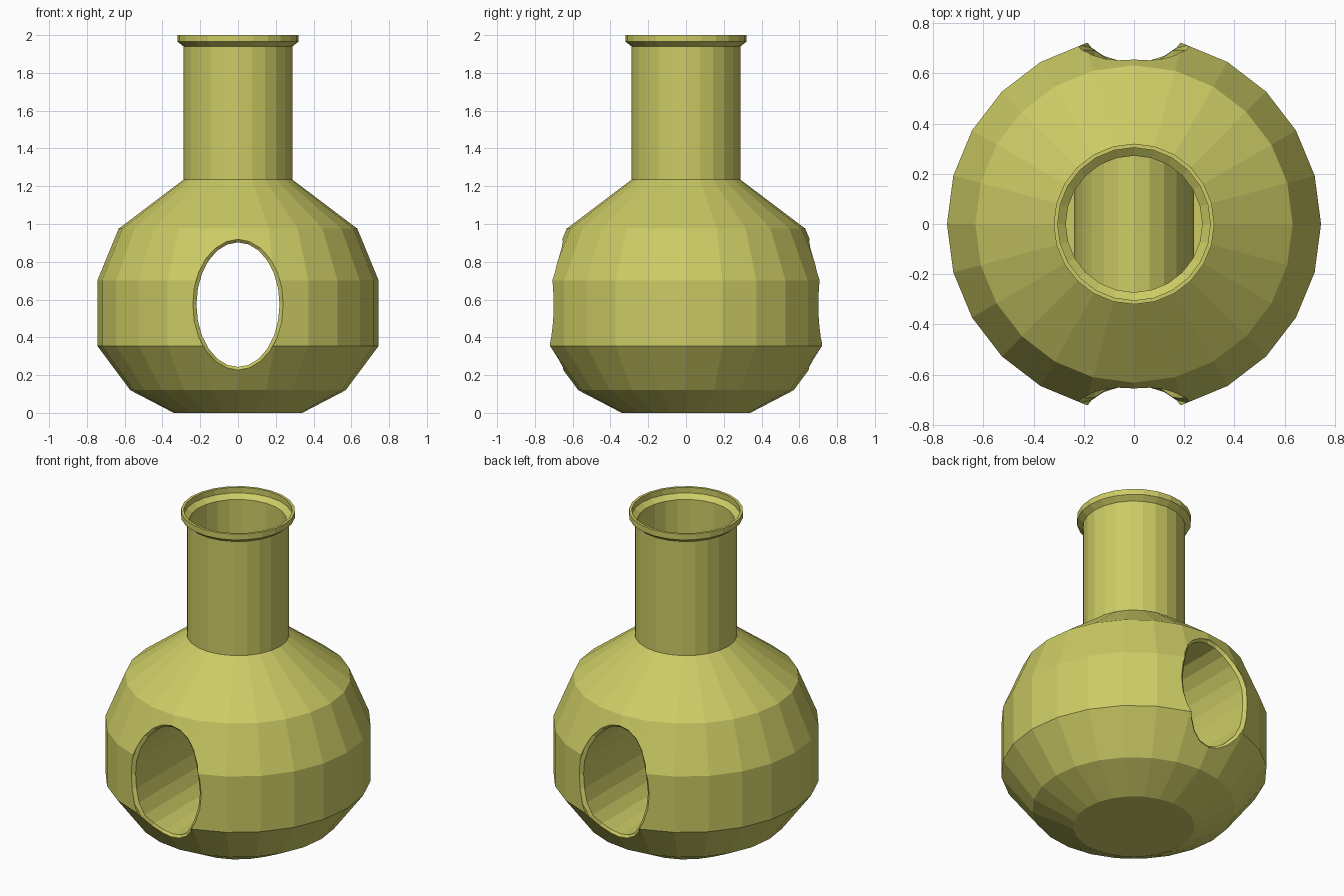
import bpy
from math import sin, cos, pi, sqrt

SIDES = 24
WALL = 0.016
PROFILE = [(0.34, 0), (0.57, 0.12), (0.745, 0.355), (0.745, 0.70), (0.632, 0.975),
           (0.288, 1.235), (0.288, 1.94), (0.32, 1.965), (0.32, 2.0)]
HOLE_Z = 0.573

cube = bpy.data.objects.get("Cube")
if cube:
    bpy.data.objects.remove(cube, do_unlink=True)

olive = bpy.data.materials.new("olive_yellow")
olive.use_nodes = True
color = (0.61, 0.60, 0.13, 1)
olive.diffuse_color = color
olive.node_tree.nodes["Principled BSDF"].inputs["Base Color"].default_value = color


def loft(name, rings):
    """Skin a list of equal point rings and cap both ends."""
    n = len(rings[0])
    verts = [p for ring in rings for p in ring]
    faces = [(a * n + i, a * n + (i + 1) % n, (a + 1) * n + (i + 1) % n, (a + 1) * n + i)
             for a in range(len(rings) - 1) for i in range(n)]
    faces += [tuple(reversed(range(n))), tuple(range(len(verts) - n, len(verts)))]
    mesh = bpy.data.meshes.new(name)
    mesh.from_pydata(verts, [], faces)
    mesh.materials.append(olive)
    obj = bpy.data.objects.new(name, mesh)
    bpy.context.collection.objects.link(obj)
    return obj


def lathe(name, profile):
    angles = [2 * pi * i / SIDES for i in range(SIDES)]
    return loft(name, [[(r * cos(a), r * sin(a), z) for a in angles] for r, z in profile])


def cut(target, cutter):
    """Subtract the cutter for good and discard it."""
    cutter.hide_render = True
    mod = target.modifiers.new("cut", "BOOLEAN")
    mod.operation, mod.solver, mod.object = "DIFFERENCE", "EXACT", cutter
    with bpy.context.temp_override(object=target, active_object=target):
        bpy.ops.object.modifier_apply(modifier=mod.name)
    bpy.data.objects.remove(cutter, do_unlink=True)


def body_radius(z):
    for (r0, z0), (r1, z1) in zip(PROFILE, PROFILE[1:]):
        if z0 <= z <= z1:
            return r0 + (r1 - r0) * (z - z0) / (z1 - z0)


def oval(rx, rz, depth):
    """Upright oval ring; depth gives y from each point's x and z."""
    ring = []
    for i in range(SIDES):
        a = 2 * pi * i / SIDES
        x, z = rx * sin(a), HOLE_Z + rz * cos(a)
        ring.append((x, depth(x, z), z))
    return ring


def wall_depth(x, z):
    return sqrt(body_radius(z) ** 2 - x * x) * 0.994


# Faceted bottle with neck and lip
bottle = lathe("bottle", PROFILE)

# Hollow inside, leaving room for the tube that crosses the body
inner = [(r - WALL, z) for r, z in PROFILE]
inner[0] = (inner[0][0], WALL)
inner.append((inner[-1][0], 2.1))
cavity = lathe("cavity", inner)
cut(cavity, loft("tube", [oval(0.238, 0.346, lambda x, z, y=y: y) for y in (-1, 1)]))
cut(bottle, cavity)

# Oval tunnel from front to back with chamfered mouths
SMALL, WIDE = (0.22, 0.33), (0.24, 0.346)
tunnel = loft("tunnel", [
    oval(*WIDE, lambda x, z: -1),
    oval(*WIDE, lambda x, z: -wall_depth(x, z)),
    oval(*SMALL, lambda x, z: 0.022 - wall_depth(x, z)),
    oval(*SMALL, lambda x, z: wall_depth(x, z) - 0.022),
    oval(*WIDE, wall_depth),
    oval(*WIDE, lambda x, z: 1)])
cut(bottle, tunnel)
